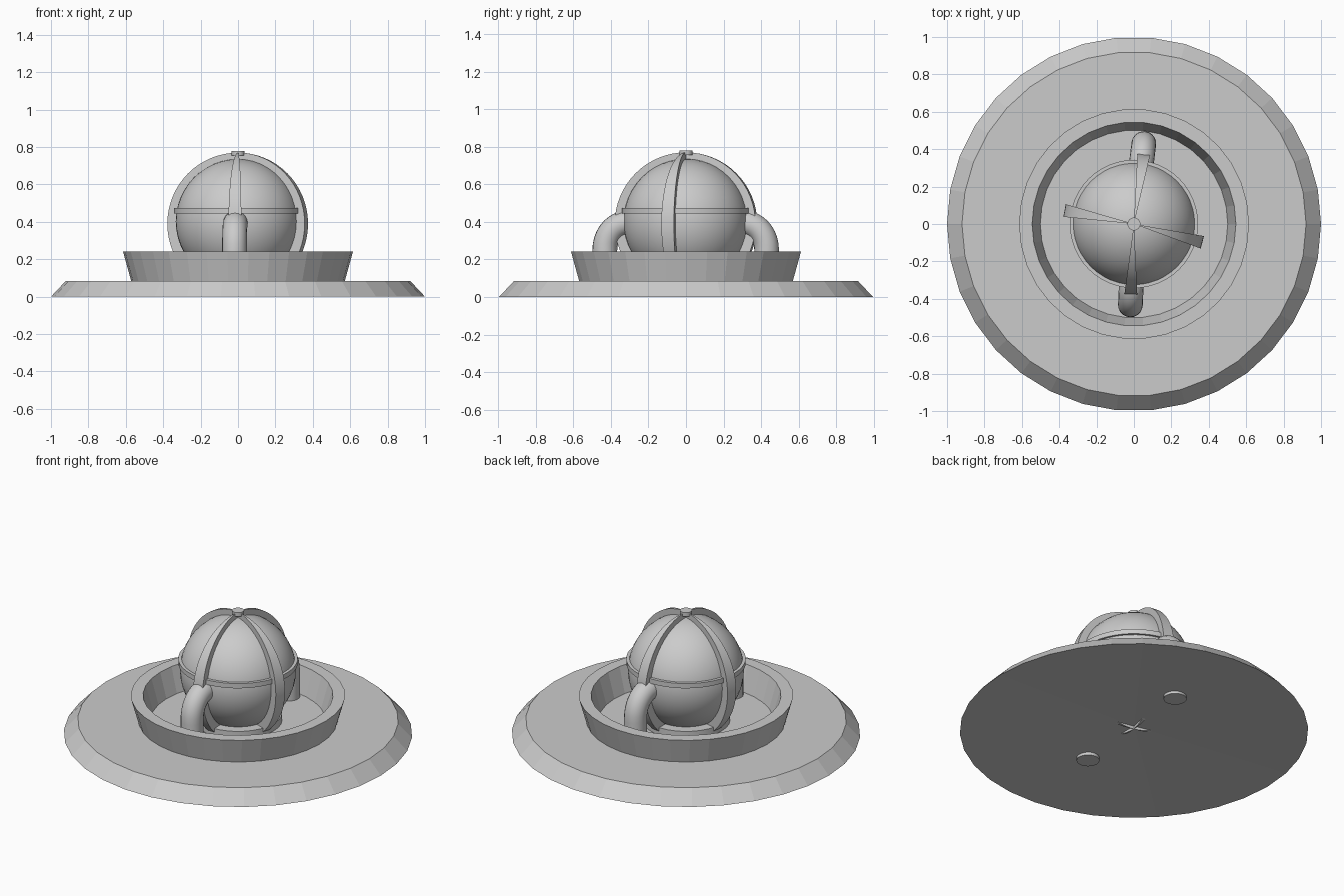
import bpy, bmesh
from math import sin, cos, pi, radians
from mathutils import Vector

if "Cube" in bpy.data.objects:
    bpy.data.objects.remove(bpy.data.objects["Cube"])


def finish(name, bm, smooth=None):
    bmesh.ops.remove_doubles(bm, verts=bm.verts, dist=1e-5)
    bmesh.ops.recalc_face_normals(bm, faces=bm.faces)
    me = bpy.data.meshes.new(name)
    bm.to_mesh(me)
    bm.free()
    ob = bpy.data.objects.new(name, me)
    bpy.context.collection.objects.link(ob)
    if smooth:
        bpy.ops.object.select_all(action='DESELECT')
        ob.select_set(True)
        bpy.context.view_layer.objects.active = ob
        bpy.ops.object.shade_smooth_by_angle(angle=radians(smooth))
    return ob


def lathe(name, profile, sides, closed=False, smooth=None):
    """Revolve (radius, z) points around the z axis."""
    bm = bmesh.new()
    verts = [bm.verts.new((r, 0, z)) for r, z in profile]
    pairs = list(zip(verts, verts[1:]))
    if closed:
        pairs.append((verts[-1], verts[0]))
    edges = [bm.edges.new(p) for p in pairs]
    bmesh.ops.spin(bm, geom=verts + edges, cent=(0, 0, 0), axis=(0, 0, 1),
                   angle=2 * pi, steps=sides, use_duplicate=False)
    return finish(name, bm, smooth)


def rib(name, angle, half=radians(5.2), r_out=0.38, r_in=0.32, zc=0.39, n=32):
    """Orange-slice strip running pole to pole over the globe."""
    bm = bmesh.new()
    rows = []
    for i in range(n + 1):
        t = pi * i / n
        rows.append([bm.verts.new((r * sin(t) * cos(angle + s),
                                   r * sin(t) * sin(angle + s), zc + r * cos(t)))
                     for r, s in ((r_out, -half), (r_out, half), (r_in, half), (r_in, -half))])
    for a, b in zip(rows, rows[1:]):
        for k in range(4):
            m = (k + 1) % 4
            bm.faces.new((a[k], a[m], b[m], b[k]))
    return finish(name, bm, 30)


def arm(name, angle, radius=0.066, sides=20):
    """Bent pipe rising from the base and turning in to the globe."""
    path = [(0.433, 0.0), (0.433, 0.24)]
    path += [(0.313 + 0.12 * cos(a), 0.25 + 0.143 * sin(a))
             for a in (radians(d) for d in range(10, 91, 10))]
    pts = [Vector(p) for p in path]
    out = Vector((cos(angle), sin(angle), 0))
    side = Vector((-sin(angle), cos(angle), 0))
    bm = bmesh.new()
    rings = []
    for i, p in enumerate(pts):
        d = (pts[min(i + 1, len(pts) - 1)] - pts[max(i - 1, 0)]).normalized()
        if i == 0:
            d = Vector((0, 1))
        nrm = out * d.y - Vector((0, 0, d.x))
        c = out * p.x + Vector((0, 0, p.y))
        rings.append([bm.verts.new(c + radius * (nrm * cos(2 * pi * k / sides)
                                                 + side * sin(2 * pi * k / sides)))
                      for k in range(sides)])
    for a, b in zip(rings, rings[1:]):
        for k in range(sides):
            m = (k + 1) % sides
            bm.faces.new((a[k], a[m], b[m], b[k]))
    bm.faces.new(rings[0])
    bm.faces.new(rings[-1])
    return finish(name, bm, 40)


# Wide bevelled base with a slightly hollow underside
lathe("base_disc", [(0, 0.085), (0.92, 0.085), (1, 0), (0, 0.03)], 34)

# Flared rim wall
lathe("rim_wall", [(0.57, 0.08), (0.615, 0.242), (0.545, 0.242), (0.50, 0.08)], 34, closed=True)

# Low seat under the globe
lathe("globe_seat", [(0, 0.08), (0.253, 0.08), (0.253, 0.13), (0, 0.13)], 32, smooth=30)

# Globe
globe = [(0.333 * sin(pi * i / 24), 0.402 + 0.333 * cos(pi * i / 24)) for i in range(25)]
lathe("globe", globe, 48, smooth=40)

# Band around the globe
lathe("globe_band", [(0.31, 0.445), (0.343, 0.445), (0.343, 0.475), (0.31, 0.475)],
      48, closed=True, smooth=30)

# Four ribs and the cap where they meet
for i, deg in enumerate((82, 169, 267.5, 345)):
    rib(f"rib_{i + 1}", radians(deg))
lathe("top_cap", [(0, 0.755), (0.035, 0.755), (0.035, 0.78), (0, 0.78)], 16, smooth=30)

# Two bent support pipes
arm("back_pipe", radians(83))
arm("front_pipe", radians(267.5))
